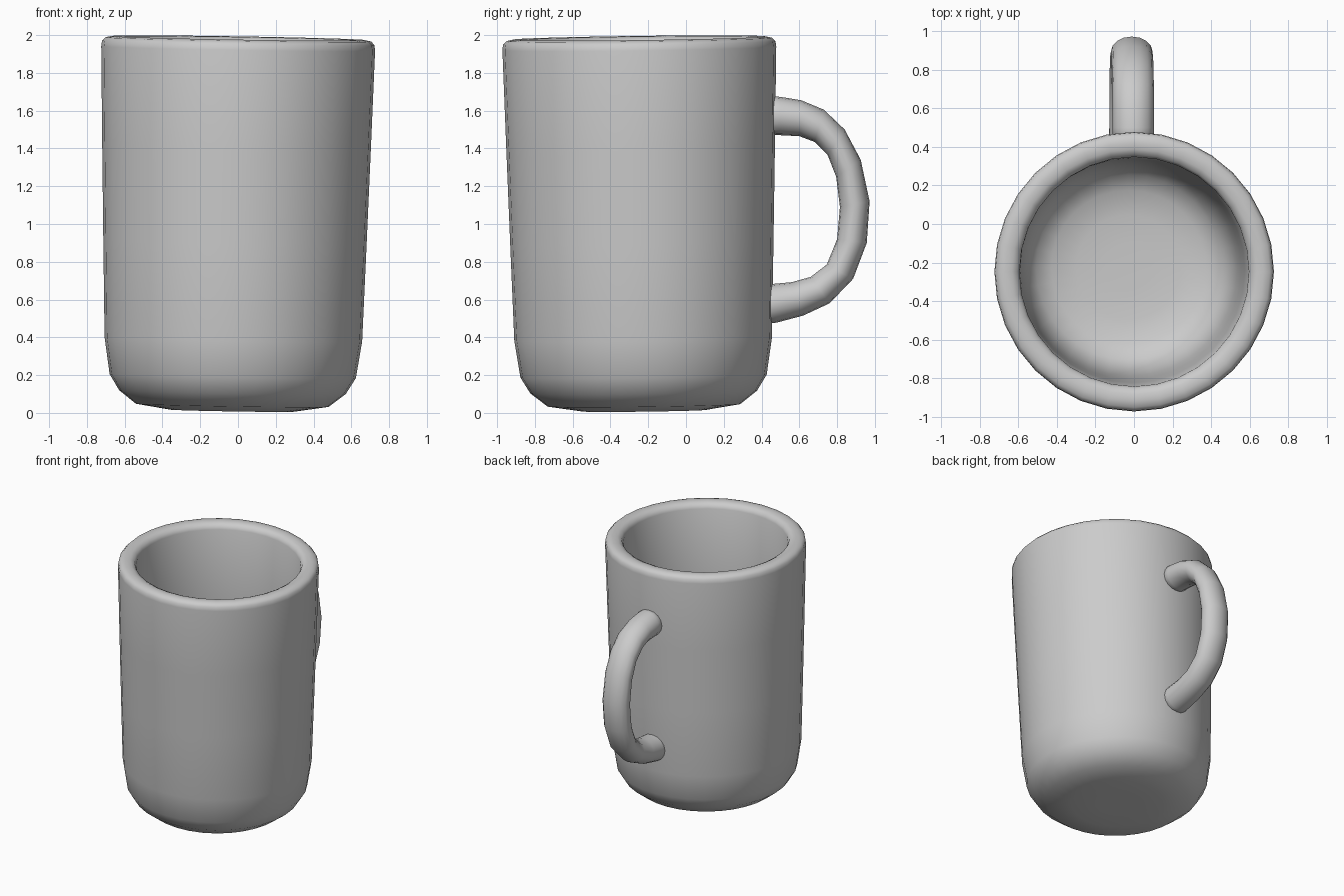
import bpy, bmesh, math
from mathutils import Vector

if "Cube" in bpy.data.objects:
    bpy.data.objects.remove(bpy.data.objects["Cube"])


def skin(name, rings, closed_ends=True):
    """Join rings of points into a smooth tube; single-point rings become tips."""
    bm = bmesh.new()
    rows = [[bm.verts.new(p) for p in ring] for ring in rings]
    n = len(rows[0])
    for a, b in zip(rows, rows[1:]):
        for i in range(n):
            j = (i + 1) % n
            bm.faces.new((a[i], a[j], b[j], b[i]))
    if closed_ends:
        bm.faces.new(rows[0][::-1])
        bm.faces.new(rows[-1])
    bmesh.ops.recalc_face_normals(bm, faces=bm.faces)
    for f in bm.faces:
        f.smooth = True
    me = bpy.data.meshes.new(name)
    bm.to_mesh(me)
    bm.free()
    ob = bpy.data.objects.new(name, me)
    bpy.context.collection.objects.link(ob)
    return ob


# Mug body: one lathe profile (radius, height) from the base, over the rim, to the inner floor
profile = [(0.16, 0.01), (0.33, 0.012), (0.51, 0.04), (0.60, 0.11), (0.652, 0.195),
           (0.682, 0.39), (0.697, 0.9), (0.711, 1.4), (0.725, 1.93), (0.721, 1.96),
           (0.703, 1.978), (0.67, 1.985), (0.635, 1.982), (0.607, 1.968), (0.595, 1.94),
           (0.583, 1.4), (0.572, 0.9), (0.56, 0.45), (0.53, 0.29), (0.48, 0.21),
           (0.40, 0.165), (0.27, 0.145), (0.12, 0.14)]
SIDES = 32
body = skin("mug_body", [[(r * math.cos(2 * math.pi * i / SIDES),
                           r * math.sin(2 * math.pi * i / SIDES), z)
                          for i in range(SIDES)] for r, z in profile])
# The mug leans very slightly
body.rotation_euler = (0.013, 0.0165, 0)
body.location = (-0.031, -0.222, 0)

# Handle: elliptical sections spanning matching outer and inner (y, z) points
outer = [(0.41, 1.68), (0.50, 1.673), (0.61, 1.655), (0.73, 1.605), (0.84, 1.50), (0.925, 1.34),
         (0.972, 1.12), (0.957, 0.90), (0.885, 0.71), (0.76, 0.58), (0.62, 0.515),
         (0.48, 0.478), (0.39, 0.465)]
inner = [(0.41, 1.47), (0.50, 1.47), (0.60, 1.465), (0.68, 1.435), (0.75, 1.365), (0.795, 1.25),
         (0.815, 1.09), (0.80, 0.92), (0.745, 0.785), (0.66, 0.72), (0.56, 0.692),
         (0.46, 0.683), (0.39, 0.68)]
rings = []
for (yo, zo), (yi, zi) in zip(outer, inner):
    po, pi_ = Vector((0, yo, zo)), Vector((0, yi, zi))
    mid, half = (po + pi_) / 2, (po - pi_) / 2
    mid.x = -0.03 + 0.0165 * mid.z
    rings.append([mid + half * math.cos(t) + Vector((0.108 * math.sin(t), 0, 0))
                  for t in (2 * math.pi * k / 16 for k in range(16))])
skin("handle", rings)
